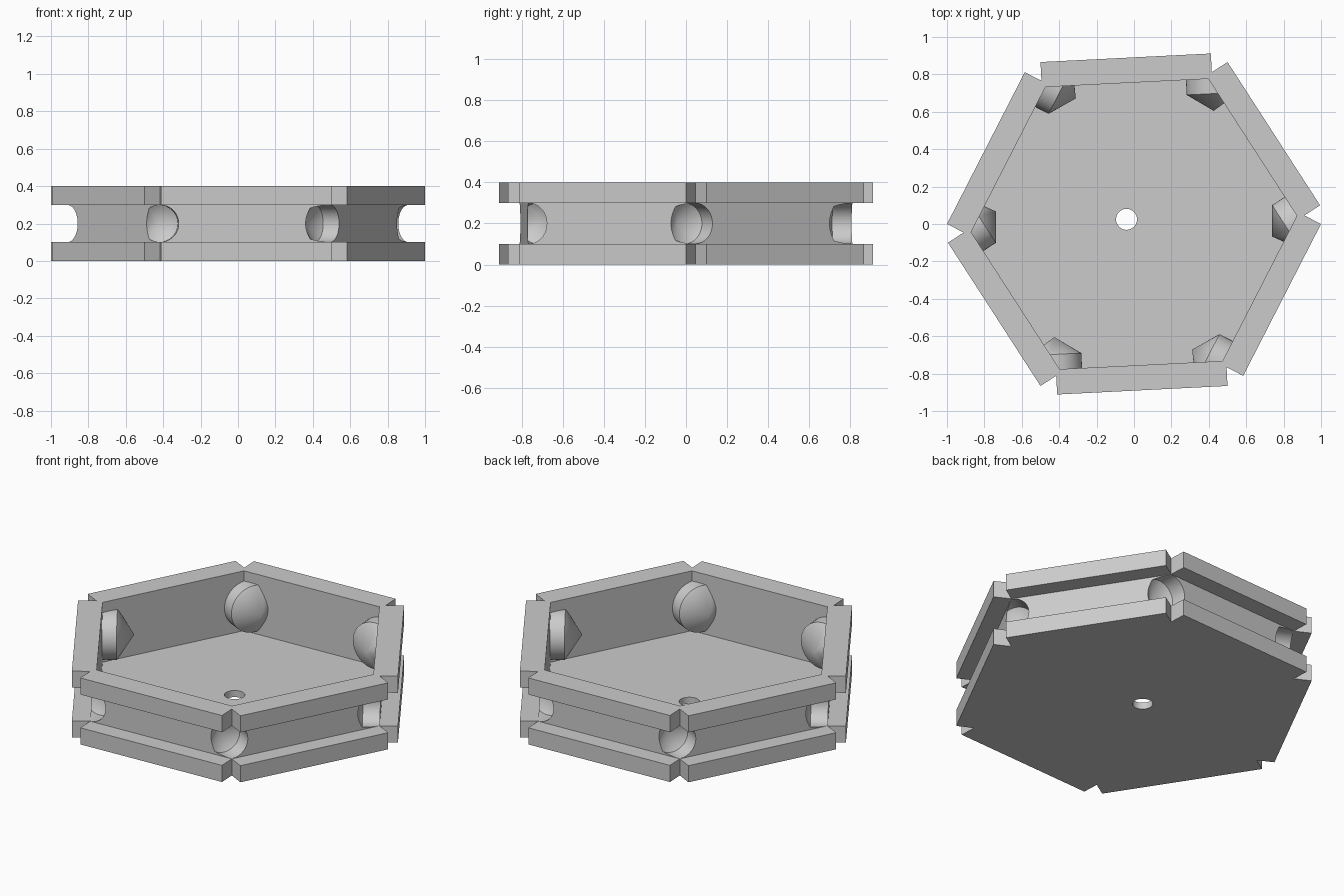
import bpy
import bmesh
from math import cos, sin, pi, radians
from mathutils import Vector

TILT = radians(2.87)     # the whole hexagon is turned slightly
SIDE = 0.912             # wall length, also the shell's corner radius
APOTHEM = SIDE * cos(pi / 6)
RIM = 0.1                # how far the rims stand out
HEIGHT = 0.4
WALLS = [TILT + radians(30 + 60 * k) for k in range(6)]

cube = bpy.data.objects.get("Cube")
if cube:
    bpy.data.objects.remove(cube, do_unlink=True)

grey = bpy.data.materials.new("light grey")
grey.use_nodes = True
grey.diffuse_color = (0.6, 0.6, 0.6, 1)
grey.node_tree.nodes["Principled BSDF"].inputs["Base Color"].default_value = (0.6, 0.6, 0.6, 1)


def make_object(name, bm):
    bmesh.ops.recalc_face_normals(bm, faces=bm.faces)
    mesh = bpy.data.meshes.new(name)
    bm.to_mesh(mesh)
    bm.free()
    mesh.materials.append(grey)
    obj = bpy.data.objects.new(name, mesh)
    bpy.context.collection.objects.link(obj)
    return obj


def add_prism(bm, outline, z0, z1):
    low = [bm.verts.new((x, y, z0)) for x, y in outline]
    high = [bm.verts.new((x, y, z1)) for x, y in outline]
    bm.faces.new(low)
    bm.faces.new(high)
    for i in range(len(low)):
        j = (i + 1) % len(low)
        bm.faces.new((low[i], low[j], high[j], high[i]))


def polygon(name, radius, z0, z1, sides=6, centre=(0, 0)):
    bm = bmesh.new()
    angles = [TILT + 2 * pi * i / sides for i in range(sides)]
    add_prism(bm, [(centre[0] + radius * cos(a), centre[1] + radius * sin(a)) for a in angles], z0, z1)
    return make_object(name, bm)


def wall_point(angle, along, out, z=0):
    """Position measured along a wall and outwards from the centre."""
    return Vector((out * cos(angle) - along * sin(angle),
                   out * sin(angle) + along * cos(angle), z))


def pointed_pegs(name, radius, tip, shoulder, end, sides=48):
    """One horizontal cylinder with a conical inner end at each corner."""
    bm = bmesh.new()
    for a in WALLS:
        apex = bm.verts.new(wall_point(a, -SIDE / 2, tip, HEIGHT / 2))
        rings = []
        for out in (shoulder, end):
            rings.append([bm.verts.new(wall_point(
                a, -SIDE / 2 + radius * cos(2 * pi * i / sides), out,
                HEIGHT / 2 + radius * sin(2 * pi * i / sides))) for i in range(sides)])
        inner, outer = rings
        bm.faces.new(outer)
        for i in range(sides):
            j = (i + 1) % sides
            bm.faces.new((apex, inner[i], inner[j]))
            bm.faces.new((inner[i], outer[i], outer[j], inner[j]))
    return make_object(name, bm)


def boolean(target, other, operation):
    mod = target.modifiers.new(operation.lower(), "BOOLEAN")
    mod.operation = operation
    mod.solver = "EXACT"
    mod.object = other
    bpy.context.view_layer.objects.active = target
    bpy.ops.object.modifier_apply(modifier=mod.name)
    bpy.data.objects.remove(other, do_unlink=True)


# Hollow hexagonal tray
tray = polygon("tray_shell", SIDE, 0, HEIGHT)
boolean(tray, polygon("cavity", 0.872, 0.04, HEIGHT + 0.1), "DIFFERENCE")

# Conical socket housings inside the corners
housings = pointed_pegs("socket_housings", 0.14, 0.583, 0.675, 1.0)
boolean(housings, polygon("housing_limit", SIDE - 0.004, 0.01, HEIGHT - 0.01), "INTERSECT")
boolean(tray, housings, "UNION")

# Socket bores and the round hole in the floor
boolean(tray, pointed_pegs("socket_bores", 0.099, 0.63, 0.695, 1.2), "DIFFERENCE")
boolean(tray, polygon("floor_hole", 0.056, -0.1, 0.15, 48, (-0.04, 0.025)), "DIFFERENCE")

# Upper and lower rims, leaving a groove between them
rims = []
for name, z0 in (("lower_rim", 0), ("upper_rim", HEIGHT - RIM)):
    bm = bmesh.new()
    for a in WALLS:
        corners = [(-1, 0), (1, 0), (1, RIM), (-1, RIM)]
        add_prism(bm, [wall_point(a, s * SIDE / 2, APOTHEM + d).xy for s, d in corners], z0, z0 + RIM)
    rims.append(make_object(name, bm))

# Smooth round surfaces, crisp edges
bpy.ops.object.select_all(action="DESELECT")
tray.select_set(True)
bpy.context.view_layer.objects.active = tray
bpy.ops.object.shade_smooth_by_angle(angle=radians(25))
